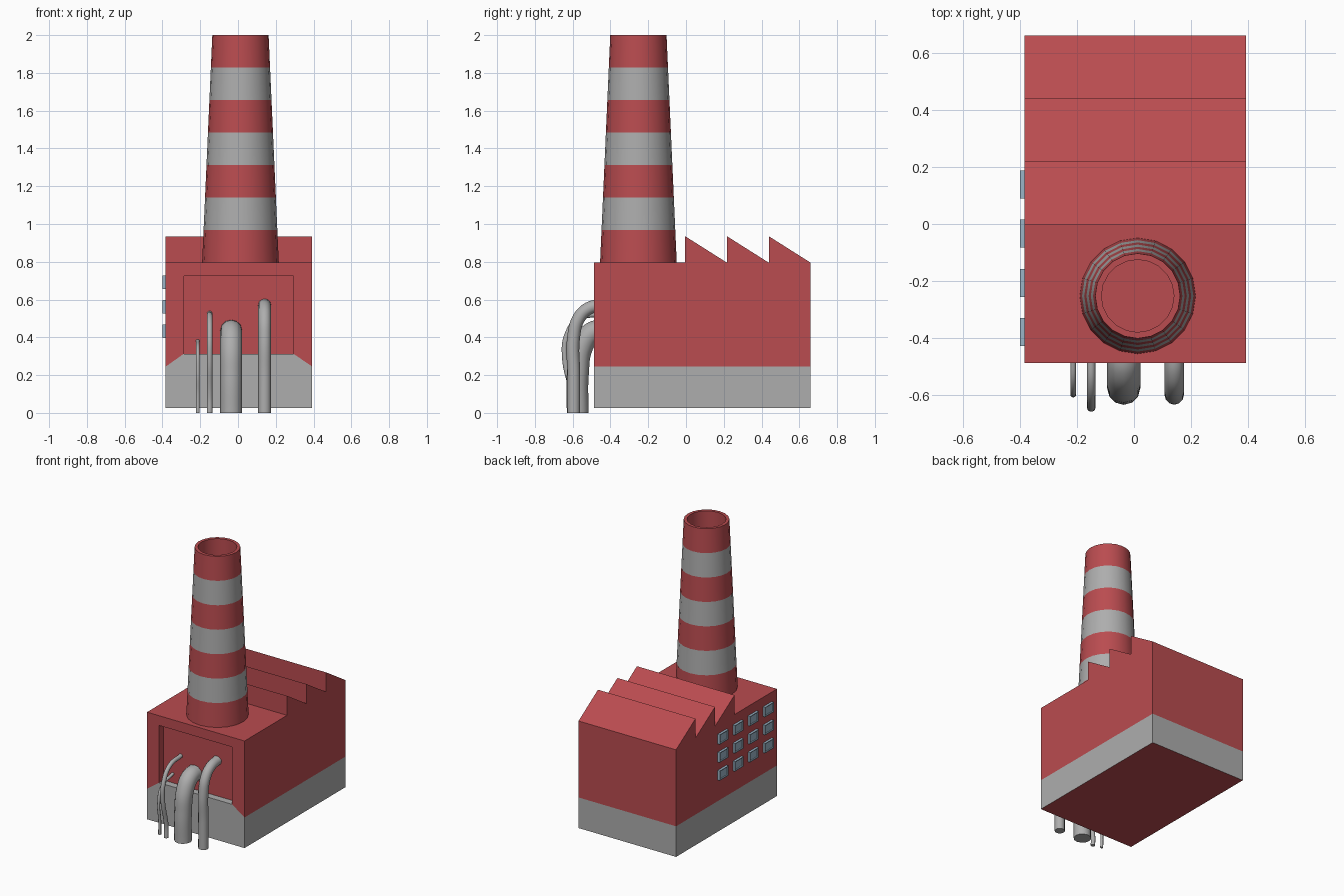
import bpy, bmesh, math

if "Cube" in bpy.data.objects:
    bpy.data.objects.remove(bpy.data.objects["Cube"])


def material(name, rgb):
    m = bpy.data.materials.new(name)
    m.diffuse_color = (*rgb, 1)
    m.use_nodes = True
    m.node_tree.nodes["Principled BSDF"].inputs["Base Color"].default_value = m.diffuse_color
    return m


RED = material("brick_red", (0.49, 0.072, 0.08))
GRAY = material("concrete_gray", (0.42, 0.42, 0.42))
BLUE = material("window_blue", (0.33, 0.46, 0.57))


def finish(bm, name, mats):
    bmesh.ops.recalc_face_normals(bm, faces=bm.faces[:])
    me = bpy.data.meshes.new(name)
    bm.to_mesh(me)
    bm.free()
    for m in mats:
        me.materials.append(m)
    ob = bpy.data.objects.new(name, me)
    bpy.context.collection.objects.link(ob)
    return ob


def smooth(ob):
    bpy.ops.object.select_all(action='DESELECT')
    ob.select_set(True)
    bpy.context.view_layer.objects.active = ob
    bpy.ops.object.shade_smooth_by_angle(angle=math.radians(40))


X0, X1 = -0.383, 0.393
FRONT, BACK = -0.487, 0.66
BASE, BAND, EAVE, PEAK = 0.025, 0.245, 0.795, 0.935

# Factory hall: sawtooth side profile extruded across x
profile = [(BACK, BASE), (FRONT, BASE), (FRONT, EAVE)]
step = (BACK + 0.004) / 3
for i in range(3):
    y = -0.004 + i * step
    profile += [(y, EAVE), (y, PEAK)]
profile.append((BACK, EAVE))
bm = bmesh.new()
side = bm.faces.new([bm.verts.new((X0, y, z)) for y, z in profile])
ext = bmesh.ops.extrude_face_region(bm, geom=[side])
for v in ext["geom"]:
    if isinstance(v, bmesh.types.BMVert):
        v.co.x = X1
bmesh.ops.recalc_face_normals(bm, faces=bm.faces[:])
bmesh.ops.bisect_plane(bm, geom=bm.verts[:] + bm.edges[:] + bm.faces[:],
                       plane_co=(0, 0, BAND), plane_no=(0, 0, 1))
bm.normal_update()

# Recessed front panel
panel = next(f for f in bm.faces
             if f.normal.y < -0.9 and f.calc_center_median().y < FRONT + 0.01
             and f.calc_center_median().z > BAND)
for y in (FRONT, FRONT + 0.05):
    bmesh.ops.inset_individual(bm, faces=[panel], thickness=0.01)
    zc = panel.calc_center_median().z
    for v in panel.verts:
        v.co = (-0.287 if v.co.x < 0 else 0.294, y,
                0.313 if v.co.z < zc else 0.725)
bm.normal_update()
for f in bm.faces:
    f.material_index = int(f.calc_center_median().z < 0.32 and f.normal.z > -0.9)
finish(bm, "factory_hall", [RED, GRAY])

# Tapered, striped, hollow chimney
N = 20
CX, CY = 0.013, -0.252
rings = [(0.203 - 0.054 * i / 7, EAVE + (2 - EAVE) * i / 7) for i in range(8)]
rings += [(0.127, 2.0), (0.127, 1.6)]
bm = bmesh.new()
loops = [[bm.verts.new((CX + r * math.sin(2 * math.pi * k / N),
                        CY + r * math.cos(2 * math.pi * k / N), z))
          for k in range(N)] for r, z in rings]
for i in range(len(loops) - 1):
    a, b = loops[i], loops[i + 1]
    for k in range(N):
        f = bm.faces.new((a[k], a[k - 1], b[k - 1], b[k]))
        f.material_index = i % 2 if i < 7 else 0
bm.faces.new(loops[-1])
bm.faces.new(loops[0])
smooth(finish(bm, "chimney", [RED, GRAY]))

# Windows: shallow boxes with sunken panes on the left wall
for col in range(4):
    for row in range(3):
        yc, zc = 0.138 - 0.172 * col, 0.692 - 0.13 * row
        bm = bmesh.new()
        bmesh.ops.create_cube(bm, size=1)
        for v in bm.verts:
            v.co = (-0.391 + v.co.x * 0.018, yc + v.co.y * 0.098,
                    zc + v.co.z * 0.07)
        bm.normal_update()
        pane = [f for f in bm.faces if f.normal.x < -0.9]
        bmesh.ops.inset_individual(bm, faces=pane, thickness=0.008)
        bmesh.ops.inset_individual(bm, faces=pane, thickness=0.001, depth=-0.008)
        finish(bm, f"window_{col}_{row}", [BLUE])


# Pipes rising in front and bending into the panel
def pipe(name, x, r, path):
    cu = bpy.data.curves.new(name, 'CURVE')
    cu.dimensions = '3D'
    cu.bevel_depth = r
    cu.bevel_resolution = 4
    cu.use_fill_caps = True
    cu.resolution_u = 8
    sp = cu.splines.new('BEZIER')
    sp.bezier_points.add(len(path) - 1)
    for p, (y, z) in zip(sp.bezier_points, path):
        p.co = (x, y, z)
        p.handle_left_type = p.handle_right_type = 'AUTO'
    sp.bezier_points[0].handle_right_type = 'VECTOR'
    sp.bezier_points[0].handle_left_type = 'VECTOR'
    cu.materials.append(GRAY)
    ob = bpy.data.objects.new(name, cu)
    bpy.context.collection.objects.link(ob)
    bpy.ops.object.select_all(action='DESELECT')
    ob.select_set(True)
    bpy.context.view_layer.objects.active = ob
    bpy.ops.object.convert(target='MESH')
    smooth(bpy.context.view_layer.objects.active)


pipe("pipe_thin", -0.213, 0.010,
     [(-0.585, 0), (-0.585, 0.1), (-0.597, 0.22), (-0.565, 0.33), (-0.435, 0.38)])
pipe("pipe_slim", -0.15, 0.015,
     [(-0.60, 0), (-0.60, 0.08), (-0.642, 0.3), (-0.63, 0.41), (-0.565, 0.5),
      (-0.435, 0.525)])
pipe("pipe_wide", -0.036, 0.058,
     [(-0.573, 0), (-0.573, 0.2), (-0.548, 0.355), (-0.495, 0.425), (-0.435, 0.436)])
pipe("pipe_tall", 0.141, 0.034,
     [(-0.594, 0), (-0.594, 0.2), (-0.595, 0.4), (-0.568, 0.5), (-0.515, 0.553),
      (-0.435, 0.571)])
